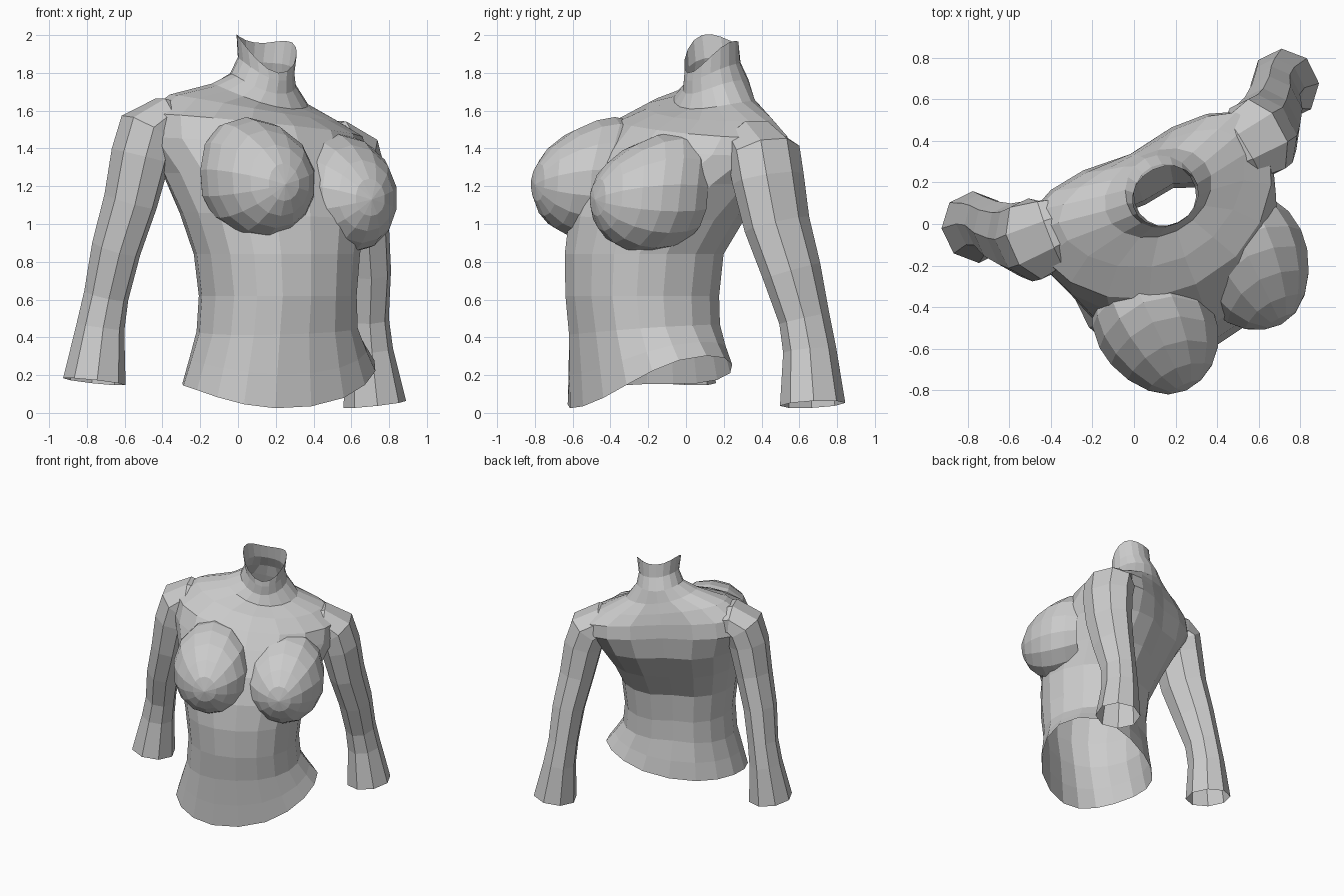
import bpy, bmesh, math
from mathutils import Vector, Matrix

if "Cube" in bpy.data.objects:
    bpy.data.objects.remove(bpy.data.objects["Cube"])

TURN = Matrix.Rotation(math.radians(26), 4, 'Z')   # the body faces front-right


def finish(name, bm):
    bmesh.ops.recalc_face_normals(bm, faces=bm.faces)
    me = bpy.data.meshes.new(name)
    bm.to_mesh(me)
    bm.free()
    me.transform(TURN)
    ob = bpy.data.objects.new(name, me)
    bpy.context.collection.objects.link(ob)
    return ob


def loft(name, rings):
    """Open skin through rings with equal point counts."""
    bm = bmesh.new()
    vs = [[bm.verts.new(p) for p in r] for r in rings]
    n = len(vs[0])
    for a, b in zip(vs, vs[1:]):
        for i in range(n):
            j = (i + 1) % n
            bm.faces.new((a[i], a[j], b[j], b[i]))
    return finish(name, bm)


def spow(x, e):
    return math.copysign(abs(x) ** e, x)


def body_ring(u, v, z, w, front, back, bow=0, groove=0, tilt=(0, 0, 0), e=0.9, n=18):
    """Body section: bow pulls the sides back, tilt lifts side / back / both sides."""
    pts = []
    for i in range(n):
        t = 2 * math.pi * i / n + math.pi / 2
        c, s = math.cos(t), math.sin(t)
        y = v + spow(s, e) * (back if s > 0 else front) + bow * c * c
        if s > 0:
            y -= groove * max(0, 1 - abs(c) * 2.5)
        zz = z + tilt[0] * c + tilt[1] * s + tilt[2] * math.cos(2 * t)
        pts.append(Vector((u + spow(c, e) * w, y, zz)))
    return pts


# Torso and neck, from the uneven hem up to the notched neck opening
loft("torso", [
    body_ring(.11, -.27, .16, .53, .39, .40, tilt=(.08, .07, .055)),
    body_ring(.10, -.28, .29, .48, .385, .39, tilt=(.05, .05, .03)),
    body_ring(.09, -.29, .44, .425, .385, .39, groove=.03, tilt=(.02, .02, 0)),
    body_ring(.09, -.29, .62, .41, .41, .39, groove=.04),
    body_ring(.09, -.28, .84, .435, .42, .40, groove=.04),
    body_ring(.10, -.21, 1.04, .49, .46, .44, groove=.04, tilt=(-.02, 0, 0)),
    body_ring(.12, -.12, 1.24, .55, .48, .46, bow=.05, groove=.05, tilt=(-.03, 0, 0)),
    body_ring(.13, -.03, 1.41, .62, .45, .38, bow=.13, groove=.04, tilt=(-.05, 0, 0)),
    body_ring(.14, .00, 1.52, .61, .39, .33, bow=.12, groove=.02, tilt=(-.065, 0, 0)),
    body_ring(.15, .03, 1.605, .48, .28, .27, bow=.09, tilt=(-.07, .01, .01), e=1),
    body_ring(.17, .06, 1.67, .27, .18, .22, bow=.02, tilt=(-.05, .03, .02), e=1),
    body_ring(.185, .07, 1.75, .175, .16, .19, tilt=(-.02, .04, .02), e=1),
    body_ring(.195, .06, 1.83, .15, .15, .15, tilt=(-.02, .05, .02), e=1),
    body_ring(.195, .055, 1.925, .165, .14, .14, tilt=(-.02, .08, .045), e=1),
])

# Arms: sideways distance, depth, height, sideways radius, depth radius
ARM = [(.36, .08, 1.39, .11, .13), (.52, .09, 1.42, .135, .18), (.60, .10, 1.37, .155, .205),
       (.64, .105, 1.24, .15, .20), (.685, .135, 1.0, .135, .185), (.74, .195, .75, .125, .165),
       (.77, .255, .50, .115, .14), (.795, .275, .33, .125, .145), (.83, .275, .045, .165, .175)]


def arm(name, side, root, back, lift):
    pts = [Vector((root + side * d, v + back, z + lift)) for d, v, z, _, _ in ARM]
    rings = []
    for k, p in enumerate(pts):
        axis = (pts[min(k + 1, len(pts) - 1)] - pts[max(k - 1, 0)]).normalized()
        across = Vector((0, 1, 0)).cross(axis).normalized()
        deep = axis.cross(across)
        ru, rv = ARM[k][3:]
        rings.append([p + across * ru * math.cos(t) + deep * rv * math.sin(t)
                      for t in (2 * math.pi * (i + .5) / 8 for i in range(8))])
    return loft(name, rings)


arm("left_arm", 1, .115, .01, 0)
arm("right_arm", -1, .14, .045, .12)


# Breasts: faceted balls sloping up into the chest, hidden backs removed
def breast(name, u, v, z, side):
    bm = bmesh.new()
    bmesh.ops.create_uvsphere(bm, u_segments=14, v_segments=10, radius=.285,
                              matrix=Matrix.Rotation(math.pi / 2, 4, 'X'))
    bmesh.ops.delete(bm, geom=[q for q in bm.verts if q.co.y > .18], context='VERTS')
    for q in bm.verts:
        c = q.co
        rise = max(0, c.z)
        if c.y > 0:
            c.y *= 1.3
        c.y += 2.3 * rise * rise
        c.z += .25 * rise
        c.x *= 1 + .4 * rise
        out = max(0, c.x * side)
        c.y += .9 * out * out
        c += Vector((u, v, z))
    return finish(name, bm)


breast("left_breast", .425, -.46, 1.13, 1)
breast("right_breast", -.125, -.545, 1.21, -1)
